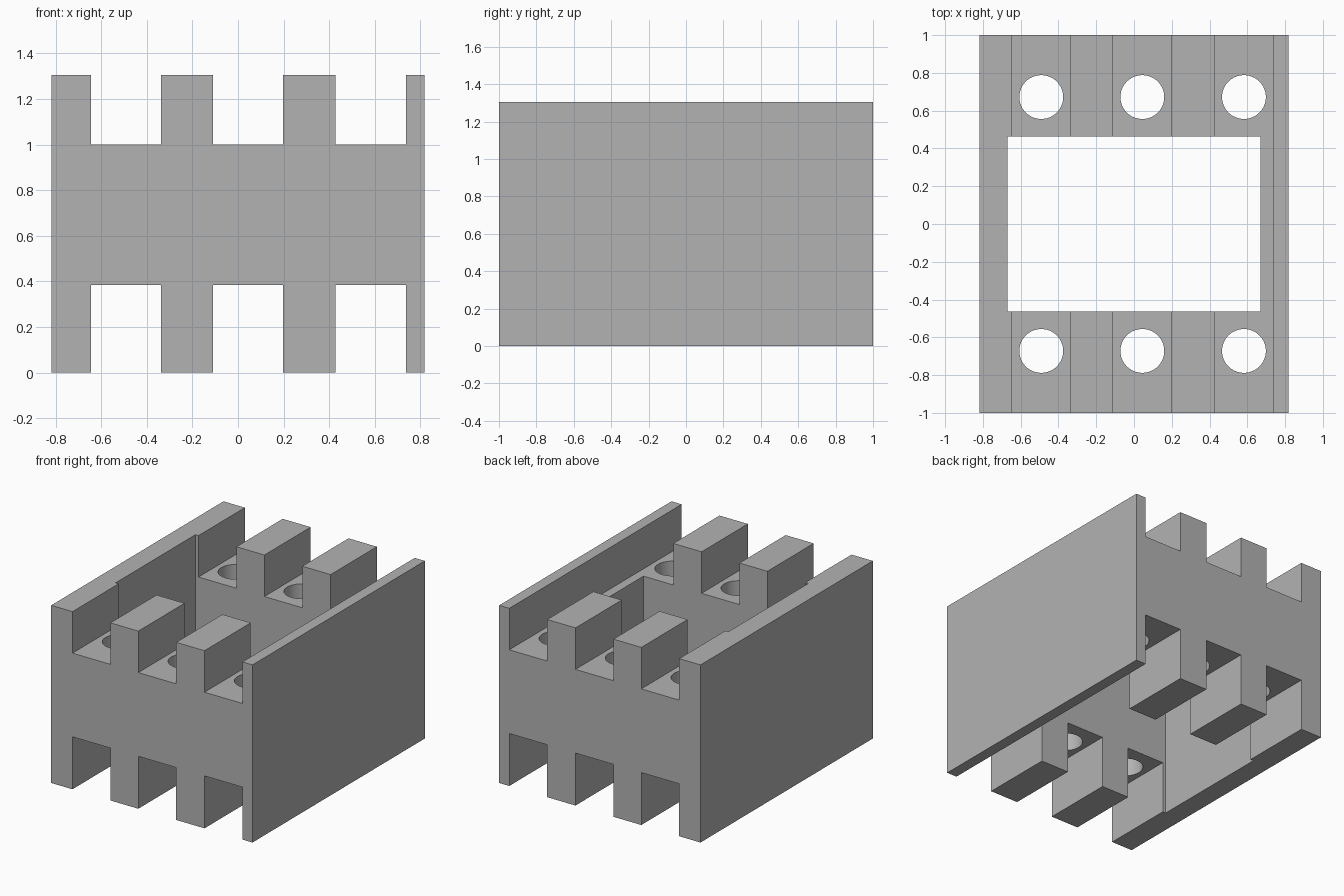
import bpy
import bmesh

cube = bpy.data.objects.get("Cube")
if cube:
    bpy.data.objects.remove(cube, do_unlink=True)

HALF_X, HALF_Y, HEIGHT = 0.818, 1.0, 1.305
SLOT_FLOOR, SLOT_ROOF = 1.0, 0.385
SLOTS = [(-0.645, -0.337), (-0.11, 0.198), (0.428, 0.736)]
HOLE_RADIUS, HOLE_Y = 0.116, 0.672

grey = bpy.data.materials.new("plain grey")
grey.use_nodes = True
grey.diffuse_color = (0.45, 0.45, 0.45, 1)
grey.node_tree.nodes["Principled BSDF"].inputs["Base Color"].default_value = (0.45, 0.45, 0.45, 1)


def slotted_edge(edge_z, slot_z):
    """Left-to-right outline of one slotted edge."""
    points = [(-HALF_X, edge_z)]
    for a, b in SLOTS:
        points += [(a, edge_z), (a, slot_z), (b, slot_z), (b, edge_z)]
    return points + [(HALF_X, edge_z)]


# Slotted block: front outline extruded to the back
outline = slotted_edge(0, SLOT_ROOF) + slotted_edge(HEIGHT, SLOT_FLOOR)[::-1]
bm = bmesh.new()
face = bm.faces.new([bm.verts.new((x, -HALF_Y, z)) for x, z in outline])
extruded = bmesh.ops.extrude_face_region(bm, geom=[face])
moved = [v for v in extruded["geom"] if isinstance(v, bmesh.types.BMVert)]
bmesh.ops.translate(bm, verts=moved, vec=(0, 2 * HALF_Y, 0))
bmesh.ops.recalc_face_normals(bm, faces=bm.faces)
mesh = bpy.data.meshes.new("slotted_block")
bm.to_mesh(mesh)
bm.free()
block = bpy.data.objects.new("slotted_block", mesh)
bpy.context.collection.objects.link(block)
mesh.materials.append(grey)

# Cutters: central opening and one vertical hole per slot at each end
cutters = []
bpy.ops.mesh.primitive_cube_add(size=1, location=(0, 0, HEIGHT / 2))
opening = bpy.context.object
opening.name = "opening_cutter"
opening.scale = (1.34, 0.927, 2)
cutters.append(opening)
for a, b in SLOTS:
    for side in (-1, 1):
        bpy.ops.mesh.primitive_cylinder_add(
            vertices=64, radius=HOLE_RADIUS, depth=2,
            location=((a + b) / 2, side * HOLE_Y, HEIGHT / 2))
        bpy.context.object.name = "hole_cutter"
        cutters.append(bpy.context.object)

# Cut, then drop the cutters
bpy.ops.object.select_all(action="DESELECT")
block.select_set(True)
bpy.context.view_layer.objects.active = block
for cutter in cutters:
    cutter.hide_render = True
    cutter.data.materials.append(grey)
    cut = block.modifiers.new("cut", "BOOLEAN")
    cut.operation = "DIFFERENCE"
    cut.solver = "EXACT"
    cut.object = cutter
    bpy.ops.object.modifier_apply(modifier=cut.name)
for cutter in cutters:
    bpy.data.objects.remove(cutter, do_unlink=True)

bpy.ops.object.shade_smooth_by_angle()
